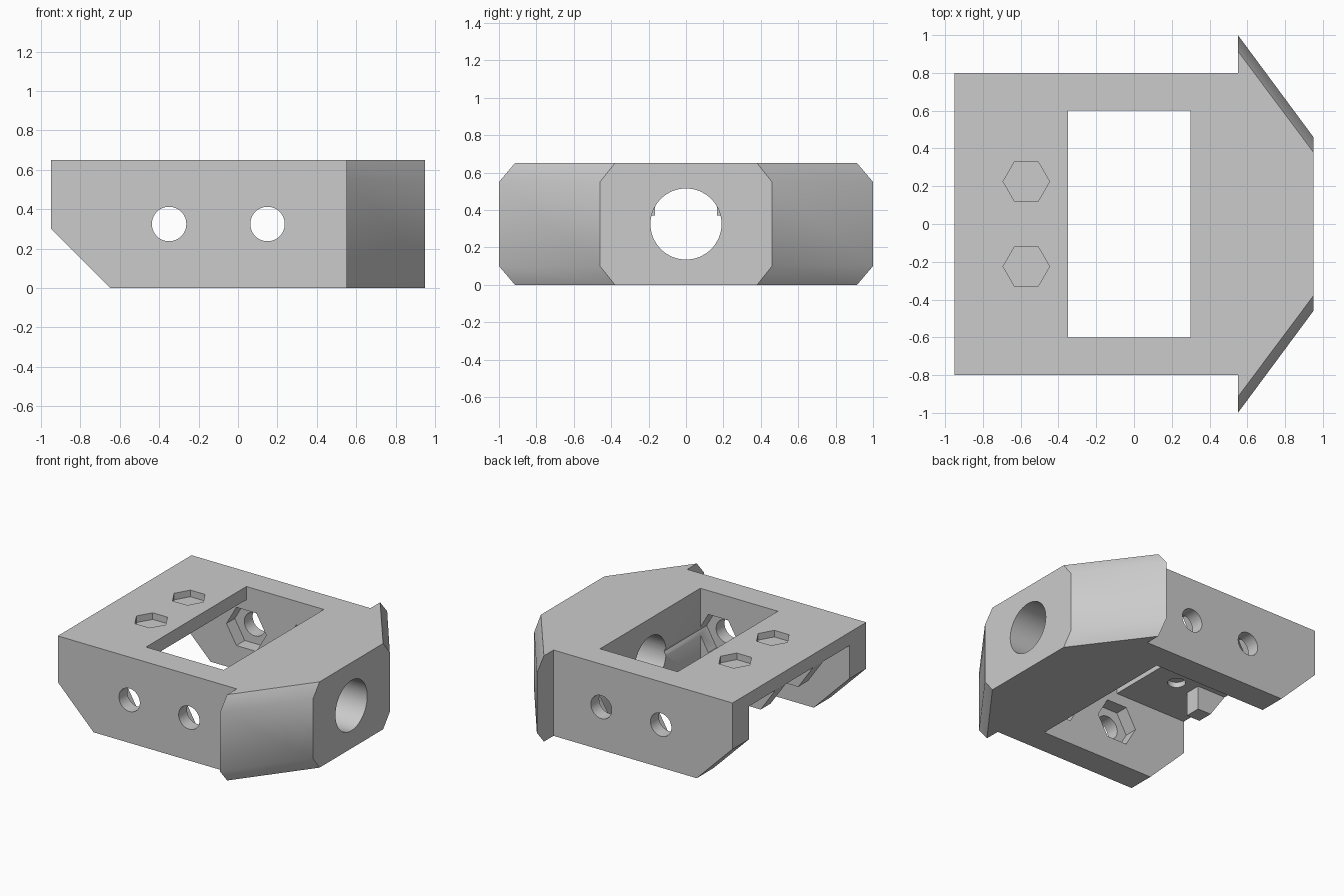
import bpy, bmesh
from math import cos, sin, tau
from mathutils import Vector

cube = bpy.data.objects.get("Cube")
if cube:
    bpy.data.objects.remove(cube, do_unlink=True)

grey = bpy.data.materials.new("plain_grey")
grey.use_nodes = True
grey.diffuse_color = (0.6, 0.6, 0.6, 1)
grey.node_tree.nodes["Principled BSDF"].inputs["Base Color"].default_value = (0.6, 0.6, 0.6, 1)

# Axis helpers: how a flat profile point (u, v) and a depth w map to x, y, z
PLACE = {
    "x": lambda u, v, w: (w, u, v),
    "y": lambda u, v, w: (u, w, v),
    "z": lambda u, v, w: (u, v, w),
}


def loft(name, rings):
    """Closed solid between two matching rings of points."""
    bm = bmesh.new()
    a, b = [[bm.verts.new(p) for p in ring] for ring in rings]
    bm.faces.new(a)
    bm.faces.new(b)
    for i in range(len(a)):
        j = (i + 1) % len(a)
        bm.faces.new((a[i], a[j], b[j], b[i]))
    bmesh.ops.recalc_face_normals(bm, faces=bm.faces)
    mesh = bpy.data.meshes.new(name)
    bm.to_mesh(mesh)
    bm.free()
    mesh.materials.append(grey)
    obj = bpy.data.objects.new(name, mesh)
    bpy.context.collection.objects.link(obj)
    return obj


def prism(name, axis, profile, lo, hi):
    return loft(name, [[PLACE[axis](u, v, w) for u, v in profile] for w in (lo, hi)])


def ngon(u, v, r, n):
    return [(u + r * cos(tau * i / n), v + r * sin(tau * i / n)) for i in range(n)]


def combine(target, tool, operation):
    tool.hide_render = True
    mod = target.modifiers.new(operation.lower(), "BOOLEAN")
    mod.operation = operation
    mod.solver = "EXACT"
    mod.object = tool
    bpy.context.view_layer.objects.active = target
    bpy.ops.object.modifier_apply(modifier=mod.name)
    bpy.data.objects.remove(tool, do_unlink=True)


TOP, MID = 0.65, 0.325
PLATE = 0.55

# Main block with its sloped lower rear edge
frame = prism("frame", "y", [(-0.95, TOP), (-0.95, 0.3), (-0.65, 0), (0.6, 0), (0.6, TOP)], -0.8, 0.8)

# Tapered nose with chamfered long edges


def nose_ring(x, wide, narrow):
    half = [(narrow, 0), (wide, 0.1), (wide, PLATE), (narrow, TOP)]
    return [(x, y, z) for y, z in half + [(-y, z) for y, z in reversed(half)]]


nose = loft("nose", [nose_ring(0.55, 1.0, 0.915), nose_ring(0.95, 0.46, 0.38)])
combine(frame, nose, "UNION")

# Window through the top, and open space under the rear plate
opening = [(-1.1, -0.1), (0.3, -0.1), (0.3, 0.8), (-0.35, 0.8), (-0.35, PLATE), (-1.1, PLATE)]
combine(frame, prism("opening", "y", opening, -0.6, 0.6), "DIFFERENCE")

# Large bore through the nose
combine(frame, prism("nose_bore", "x", ngon(0, MID, 0.19, 64), 0.2, 1.1), "DIFFERENCE")

# Side bolt holes with hexagonal pockets on the inner walls
for x in (-0.35, 0.15):
    combine(frame, prism("side_hole", "y", ngon(x, MID, 0.0875, 48), -1.1, 1.1), "DIFFERENCE")
    combine(frame, prism("side_pocket", "y", ngon(x, MID, 0.167, 6), -0.7, 0.7), "DIFFERENCE")

for s in (-1, 1):
    # Hexagonal pocket on the plate, blind hole beneath it
    combine(frame, prism("top_pocket", "z", ngon(-0.57, s * 0.225, 0.123, 6), 0.6, 0.8), "DIFFERENCE")
    combine(frame, prism("plate_hole", "z", ngon(-0.57, s * 0.225, 0.0625, 40), 0.5, 0.59), "DIFFERENCE")
    # Small hook hanging under the rear edge
    hook = [(-0.95, 0.58), (-0.95, PLATE), (-0.825, 0.37), (-0.713, 0.37), (-0.713, 0.58)]
    combine(frame, prism("hook", "y", hook, s * 0.165, s * 0.285), "UNION")

# Smooth bores and soft nose chamfers, sharp corners elsewhere
bpy.ops.object.select_all(action="DESELECT")
frame.select_set(True)
bpy.context.view_layer.objects.active = frame
bpy.ops.object.shade_smooth_by_angle(angle=0.524)
